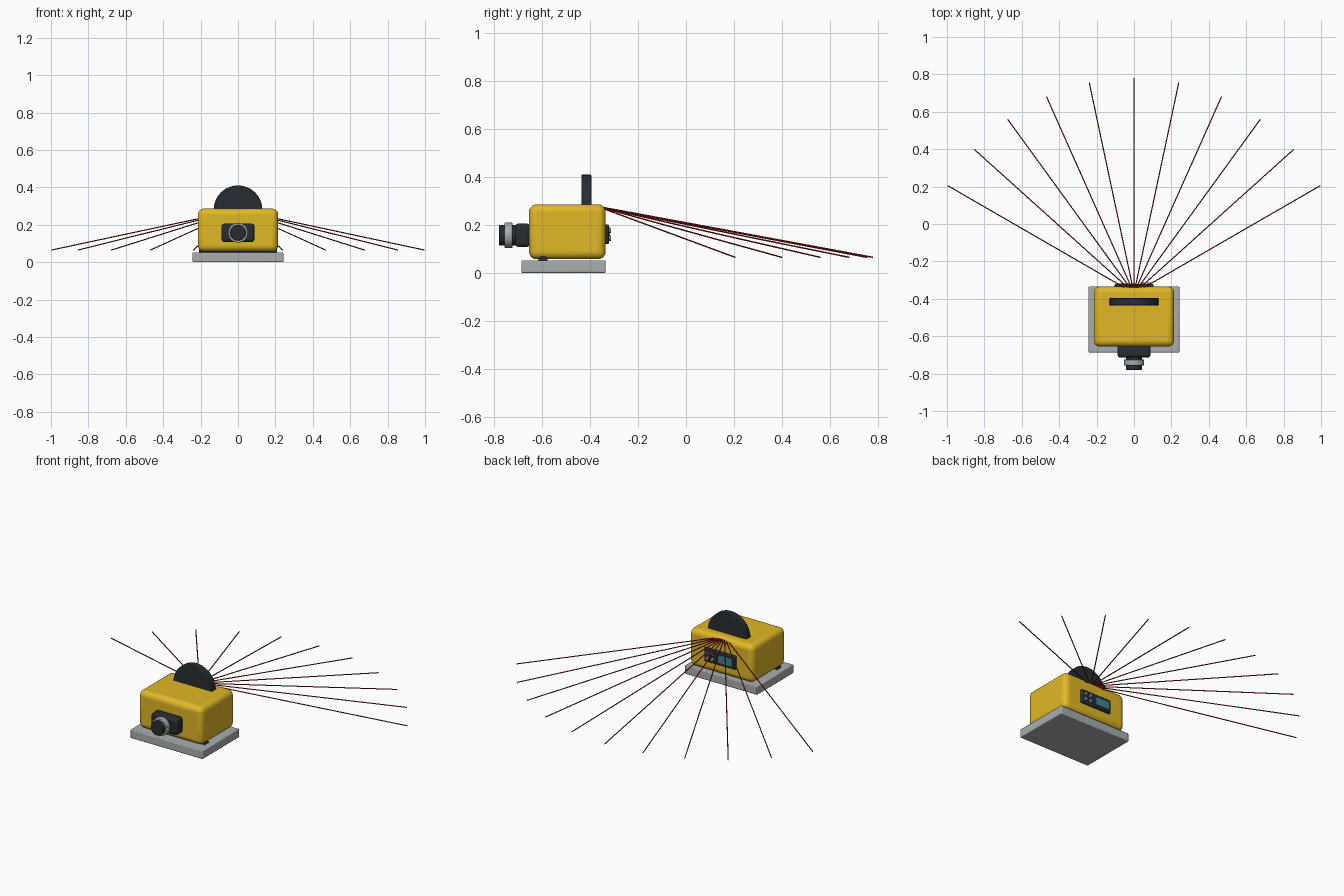
import bpy, math
from mathutils import Vector

if "Cube" in bpy.data.objects:
    bpy.data.objects.remove(bpy.data.objects["Cube"])


def mat(name, c):
    m = bpy.data.materials.new(name)
    m.diffuse_color = (*c, 1)
    m.use_nodes = True
    m.node_tree.nodes["Principled BSDF"].inputs["Base Color"].default_value = m.diffuse_color
    return m


yellow = mat("yellow_paint", (0.75, 0.48, 0.02))
dark = mat("dark_plastic", (0.02, 0.026, 0.032))
steel = mat("grey_metal", (0.4, 0.42, 0.43))
screen_c = mat("screen_teal", (0.05, 0.22, 0.28))
button_c = mat("button_grey", (0.3, 0.33, 0.35))
red = mat("beam_red", (0.4, 0.01, 0.01))


def finish(o, name, m, bevel, seg):
    o.name = name
    o.data.materials.append(m)
    if bevel:
        b = o.modifiers.new("bevel", "BEVEL")
        b.width, b.segments = bevel, seg
        b.limit_method, b.angle_limit = "ANGLE", math.radians(40)
    bpy.ops.object.shade_smooth_by_angle(angle=math.radians(35))
    return o


def box(name, lo, hi, m, bevel=0, seg=3):
    lo, hi = Vector(lo), Vector(hi)
    bpy.ops.mesh.primitive_cube_add(size=1, location=(lo + hi) / 2)
    o = bpy.context.object
    o.scale = hi - lo
    bpy.ops.object.transform_apply(location=False, rotation=False, scale=True)
    return finish(o, name, m, bevel, seg)


def rod(name, a, b, r, m, verts=40, bevel=0):
    a, b = Vector(a), Vector(b)
    d = b - a
    bpy.ops.mesh.primitive_cylinder_add(
        vertices=verts, radius=r, depth=d.length, location=(a + b) / 2,
        rotation=d.to_track_quat("Z", "Y").to_euler())
    return finish(bpy.context.object, name, m, bevel, 2)


# base plate, hinge bar and housing
box("base_plate", (-0.243, -0.687, 0), (0.243, -0.335, 0.052), steel, 0.005, 2)
rod("hinge_bar", (-0.208, -0.597, 0.05), (0.208, -0.597, 0.05), 0.02, dark, 24)
box("housing", (-0.215, -0.655, 0.057), (0.215, -0.335, 0.286), yellow, 0.032, 5)

# upright scanning disc emerging from the top
rod("scan_disc", (0, -0.436, 0.28), (0, -0.395, 0.28), 0.13, dark, 64, 0.004)

# front connector
box("connector_mount", (-0.088, -0.714, 0.108), (0.088, -0.65, 0.206), dark, 0.015, 3)
rod("connector_tube", (0, -0.78, 0.157), (0, -0.7, 0.157), 0.042, dark, 40, 0.003)
rod("connector_ring", (0, -0.757, 0.157), (0, -0.724, 0.157), 0.053, steel, 40, 0.003)

# rear control panel with screen and buttons
box("control_panel", (-0.105, -0.34, 0.12), (0.105, -0.321, 0.202), dark, 0.006, 2)
box("screen", (-0.088, -0.325, 0.137), (0.008, -0.318, 0.185), screen_c)
for i, x in enumerate((0.045, 0.08)):
    for j, z in enumerate((0.145, 0.178)):
        rod(f"button_{i}_{j}", (x, -0.325, z), (x, -0.312, z), 0.011, button_c, 20, 0.002)

# fan of beams, 12 degrees apart
for i in range(-5, 6):
    a = math.radians(12 * i)
    s, c = math.sin(a), math.cos(a)
    rod(f"beam_{i + 5}", (0.03 * s, -0.37 + 0.03 * c, 0.272),
        (1.15 * s, -0.37 + 1.15 * c, 0.065), 0.003, red, 8)
